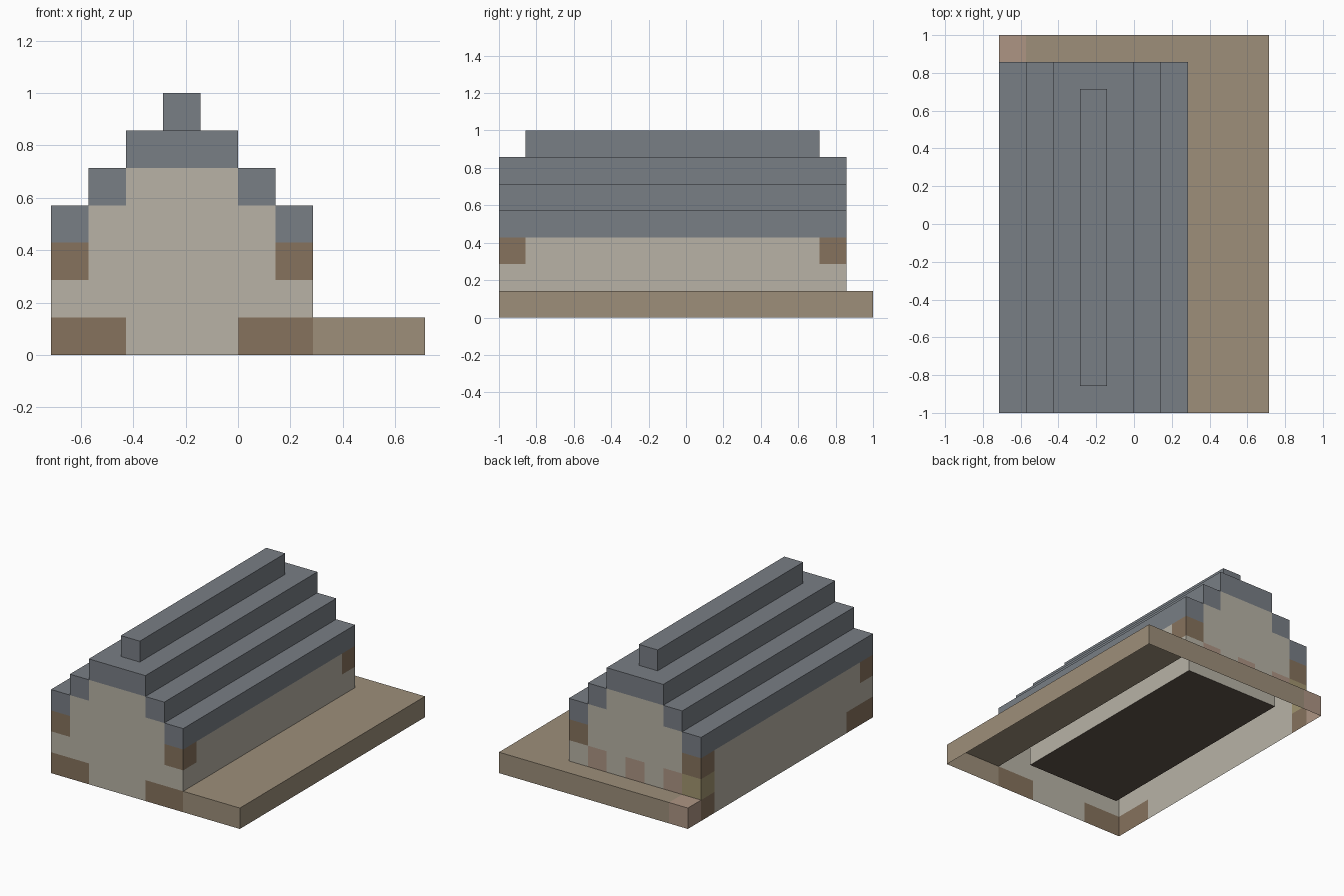
import bpy, bmesh

if "Cube" in bpy.data.objects:
    bpy.data.objects.remove(bpy.data.objects["Cube"])

U = 1 / 7  # one block; all coordinates below are in blocks


def material(name, rgb):
    m = bpy.data.materials.new(name)
    m.diffuse_color = (*rgb, 1)
    m.use_nodes = True
    m.node_tree.nodes["Principled BSDF"].inputs["Base Color"].default_value = m.diffuse_color
    return m


PLASTER = material("plaster", (0.48, 0.45, 0.38))
TIMBER = material("timber", (0.24, 0.17, 0.11))
SLATE = material("slate", (0.19, 0.21, 0.235))
EARTH = material("earth", (0.34, 0.275, 0.195))
BRICK = material("brick", (0.42, 0.30, 0.23))
STRAW = material("straw", (0.36, 0.30, 0.16))
FLOOR = material("floor", (0.12, 0.09, 0.07))


def build(name, mat, panels):
    """Each panel is (axis, side, position, a0, a1, b0, b1), facing side along axis."""
    bm = bmesh.new()
    for axis, side, pos, a0, a1, b0, b1 in panels:
        pts = []
        for a, b in ((a0, b0), (a1, b0), (a1, b1), (a0, b1)):
            p = {"x": (pos, a, b), "y": (a, pos, b), "z": (a, b, pos)}[axis]
            pts.append([c * U for c in p])
        # the y plane's (x, z) order winds the other way round
        if (side < 0) != (axis == "y"):
            pts.reverse()
        bm.faces.new([bm.verts.new(p) for p in pts])
    bmesh.ops.remove_doubles(bm, verts=bm.verts, dist=1e-4)
    mesh = bpy.data.meshes.new(name)
    bm.to_mesh(mesh)
    bm.free()
    mesh.materials.append(mat)
    obj = bpy.data.objects.new(name, mesh)
    bpy.context.collection.objects.link(obj)
    return obj


# Plaster walls: outer skins, open underneath
build("right_wall", PLASTER, [("x", 1, 2, -7, 6, 1, 2), ("x", 1, 2, -6, 5, 2, 3)])
build("left_wall", PLASTER, [("x", -1, -5, -5, 5, 0, 1), ("x", -1, -5, -7, 5, 1, 2),
                             ("x", -1, -5, -6, 5, 2, 3)])
for name, side, pos in (("front_gable", -1, -7), ("back_gable", 1, 6)):
    build(name, PLASTER, [("y", side, pos, -4, 1, 2, 4), ("y", side, pos, -3, 0, 4, 5)])
build("front_wall_base", PLASTER, [("y", -1, -7, -3, 0, 0, 1), ("y", -1, -7, -5, 2, 1, 2)])
build("back_wall_base", PLASTER, [("y", 1, 6, a, a + 1, 1, 2) for a in (-3, -1, 1)])
build("back_bricks", BRICK, [("y", 1, 6, a, a + 1, 1, 2) for a in (-4, -2, 0)])
build("back_corner_block", STRAW, [("y", 1, 6, -5, -4, 1, 2), ("x", -1, -5, 5, 6, 1, 2)])

# Timber blocks under the eaves at every corner, and at the foot of the walls
eaves = []
for x0, xs, xp in ((-5, -1, -5), (1, 1, 2)):
    for y0, ys, yp in ((-7, -1, -7), (5, 1, 6)):
        eaves += [("x", xs, xp, y0, y0 + 1, 2, 3), ("y", ys, yp, x0, x0 + 1, 2, 3)]
build("eaves_timbers", TIMBER, eaves)
build("foot_timbers", TIMBER, [("y", -1, -7, -5, -3, 0, 1), ("y", -1, -7, 0, 2, 0, 1),
                               ("x", -1, -5, -7, -5, 0, 1), ("x", -1, -5, 5, 6, 0, 1)])

# Stepped slate roof, with its end blocks
roof = [("z", 1, 6, -3, 0, -7, 6)]
for i in range(3):
    left, right, z = -5 + i, 2 - i, 3 + i
    roof += [("x", -1, left, -7, 6, z, z + 1), ("x", 1, right, -7, 6, z, z + 1)]
    for side, y in ((-1, -7), (1, 6)):
        if i == 2:
            roof.append(("y", side, y, left, right, z, z + 1))
        else:
            roof += [("y", side, y, left, left + 1, z, z + 1),
                     ("y", side, y, right - 1, right, z, z + 1)]
    if i < 2:
        roof += [("z", 1, z + 1, left, left + 1, -7, 6), ("z", 1, z + 1, right - 1, right, -7, 6)]
build("stepped_roof", SLATE, roof)

# Ridge beam
build("roof_ridge", SLATE, [("z", 1, 7, -2, -1, -6, 5), ("x", -1, -2, -6, 5, 6, 7),
                            ("x", 1, -1, -6, 5, 6, 7), ("y", -1, -6, -2, -1, 6, 7),
                            ("y", 1, 5, -2, -1, 6, 7)])

# L-shaped yard slab, open underneath
build("yard", EARTH, [("z", 1, 1, 2, 5, -7, 7), ("z", 1, 1, -4, 2, 6, 7),
                      ("x", 1, 5, -7, 7, 0, 1), ("y", 1, 7, -4, 5, 0, 1),
                      ("y", -1, -7, 2, 5, 0, 1)])
build("yard_corner", BRICK, [("z", 1, 1, -5, -4, 6, 7), ("y", 1, 7, -5, -4, 0, 1),
                             ("x", -1, -5, 6, 7, 0, 1)])

# Room inside: floor, and inner skins one block in from the outside
build("room_floor", FLOOR, [("z", 1, 1, -4, 1, -6, 5)])
room = [("x", 1, -4, -6, 5, 1, 4), ("x", -1, 1, -6, 5, 1, 4)]
for side, y in ((1, -6), (-1, 5)):
    room += [("y", side, y, -4, 1, 1, 4), ("y", side, y, -3, 0, 4, 5)]
build("room_walls", PLASTER, room)
build("room_ceiling", SLATE, [("z", -1, 4, -4, -3, -6, 5), ("z", -1, 4, 0, 1, -6, 5),
                              ("x", 1, -3, -6, 5, 4, 5), ("x", -1, 0, -6, 5, 4, 5),
                              ("z", -1, 5, -3, 0, -6, 5)])
